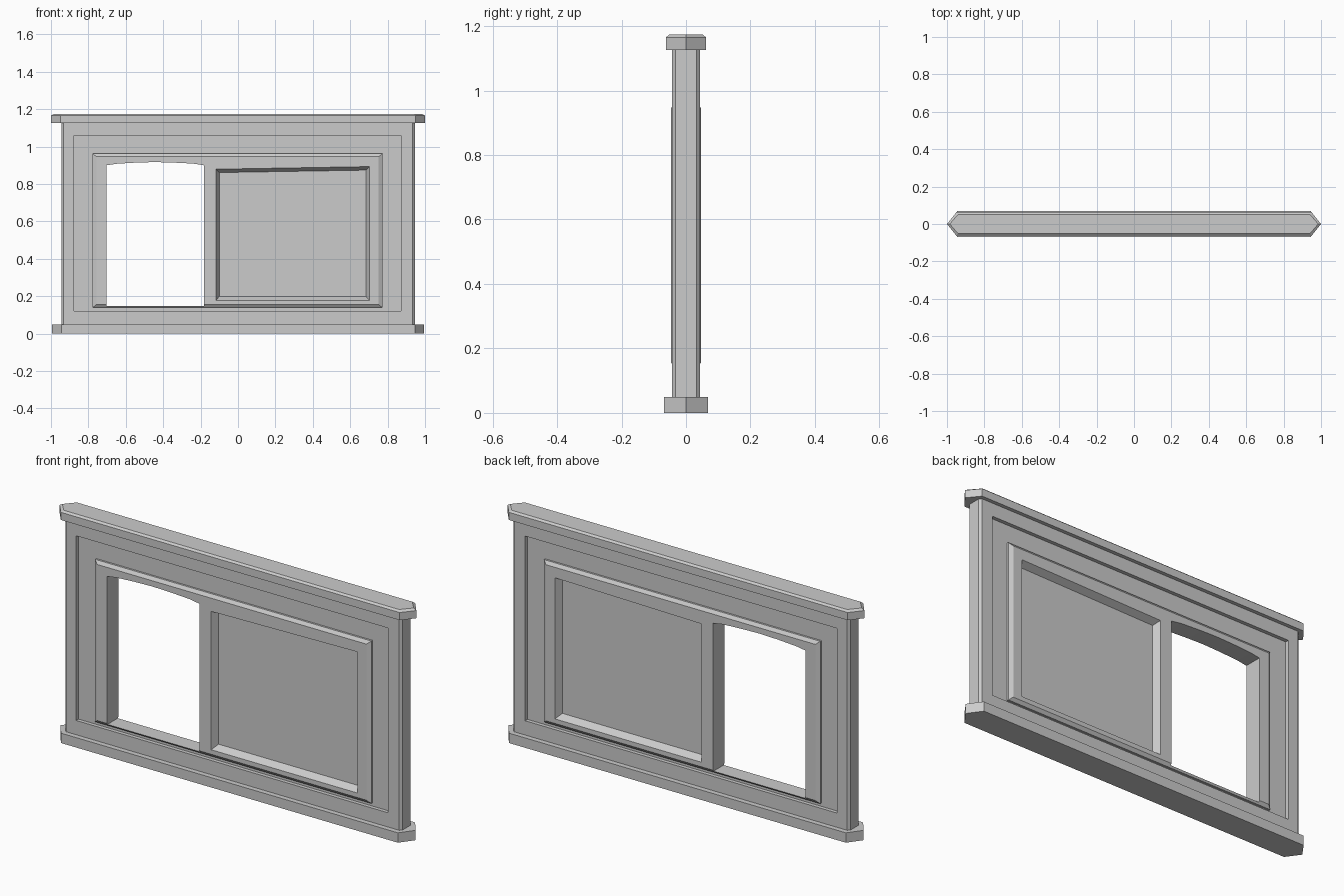
import bpy
import bmesh

cube = bpy.data.objects.get("Cube")
if cube:
    bpy.data.objects.remove(cube, do_unlink=True)

stone = bpy.data.materials.new("plain_grey")
stone.use_nodes = True
stone.diffuse_color = (0.6, 0.6, 0.6, 1)
stone.node_tree.nodes["Principled BSDF"].inputs["Base Color"].default_value = (0.6, 0.6, 0.6, 1)


def loft(name, loops):
    """Closed flat-shaded solid through matching outlines."""
    bm = bmesh.new()
    rings = [[bm.verts.new(p) for p in loop] for loop in loops]
    n = len(rings[0])
    for a, b in zip(rings, rings[1:]):
        for i in range(n):
            j = (i + 1) % n
            bm.faces.new((a[i], a[j], b[j], b[i]))
    bm.faces.new(rings[0])
    bm.faces.new(rings[-1])
    bmesh.ops.recalc_face_normals(bm, faces=bm.faces)
    mesh = bpy.data.meshes.new(name)
    bm.to_mesh(mesh)
    bm.free()
    mesh.materials.append(stone)
    obj = bpy.data.objects.new(name, mesh)
    bpy.context.collection.objects.link(obj)
    return obj


def upright(points, y):
    return [(x, y, z) for x, z in points]


def rect(x0, x1, z0, z1):
    return [(x0, z0), (x1, z0), (x1, z1), (x0, z1)]


def pointed(x, shoulder, y, z):
    """Long plan outline with pointed ends."""
    return [(x, 0, z), (shoulder, y, z), (-shoulder, y, z),
            (-x, 0, z), (-shoulder, -y, z), (shoulder, -y, z)]


def post_outline(x, y, c, z):
    """Plan outline with chamfered corners."""
    return [(x, y - c, z), (x - c, y, z), (c - x, y, z), (-x, y - c, z),
            (-x, c - y, z), (c - x, -y, z), (x - c, -y, z), (x, c - y, z)]


# Base rail and top rail
loft("base_rail", [pointed(0.995, 0.945, 0.069, z) for z in (0, 0.05)])
loft("top_rail", [pointed(1.0, 0.95, 0.062, 1.126),
                  pointed(1.0, 0.95, 0.062, 1.165),
                  pointed(0.985, 0.94, 0.052, 1.174)])

# Wall slab
wall = loft("wall", [post_outline(0.945, 0.043, 0.011, z) for z in (0.045, 1.13)])
steps = []

# Shallow recessed field on both faces
field = rect(-0.877, 0.872, 0.122, 1.058)
for s in (-1, 1):
    steps.append(("DIFFERENCE", loft("field_cutter", [upright(field, s * 0.024), upright(field, s * 0.1)])))

# Raised bevelled surround running through the wall
outer = rect(-0.777, 0.772, 0.139, 0.962)
inner = rect(-0.757, 0.752, 0.155, 0.946)
steps.append(("UNION", loft("surround", [upright(inner, -0.046), upright(outer, -0.034),
                                         upright(outer, 0.034), upright(inner, 0.046)])))

# Sunk panel with sloping top, on both faces
rim = [(-0.118, 0.178), (0.702, 0.178), (0.702, 0.893), (-0.118, 0.879)]
floor = [(-0.1, 0.198), (0.685, 0.198), (0.685, 0.874), (-0.1, 0.861)]
for s in (-1, 1):
    steps.append(("DIFFERENCE", loft("panel_cutter", [upright(floor, s * 0.012), upright(rim, s * 0.046),
                                                      upright(rim, s * 0.1)])))

# Doorway with a shallow arched head
door = [(-0.703, 0.148), (-0.183, 0.148), (-0.183, 0.9), (-0.24, 0.909),
        (-0.36, 0.915), (-0.45, 0.917), (-0.55, 0.914), (-0.65, 0.908), (-0.703, 0.9)]
steps.append(("DIFFERENCE", loft("doorway_cutter", [upright(door, -0.1), upright(door, 0.1)])))

for operation, helper in steps:
    helper.hide_render = True
    mod = wall.modifiers.new(helper.name, "BOOLEAN")
    mod.operation = operation
    mod.solver = "EXACT"
    mod.object = helper

# Bake the cuts and drop the helpers
bpy.context.view_layer.update()
baked = bpy.data.meshes.new_from_object(wall.evaluated_get(bpy.context.evaluated_depsgraph_get()))
wall.modifiers.clear()
wall.data = baked
baked.materials.clear()
baked.materials.append(stone)
for face in baked.polygons:
    face.material_index = 0
for _, helper in steps:
    bpy.data.objects.remove(helper, do_unlink=True)
